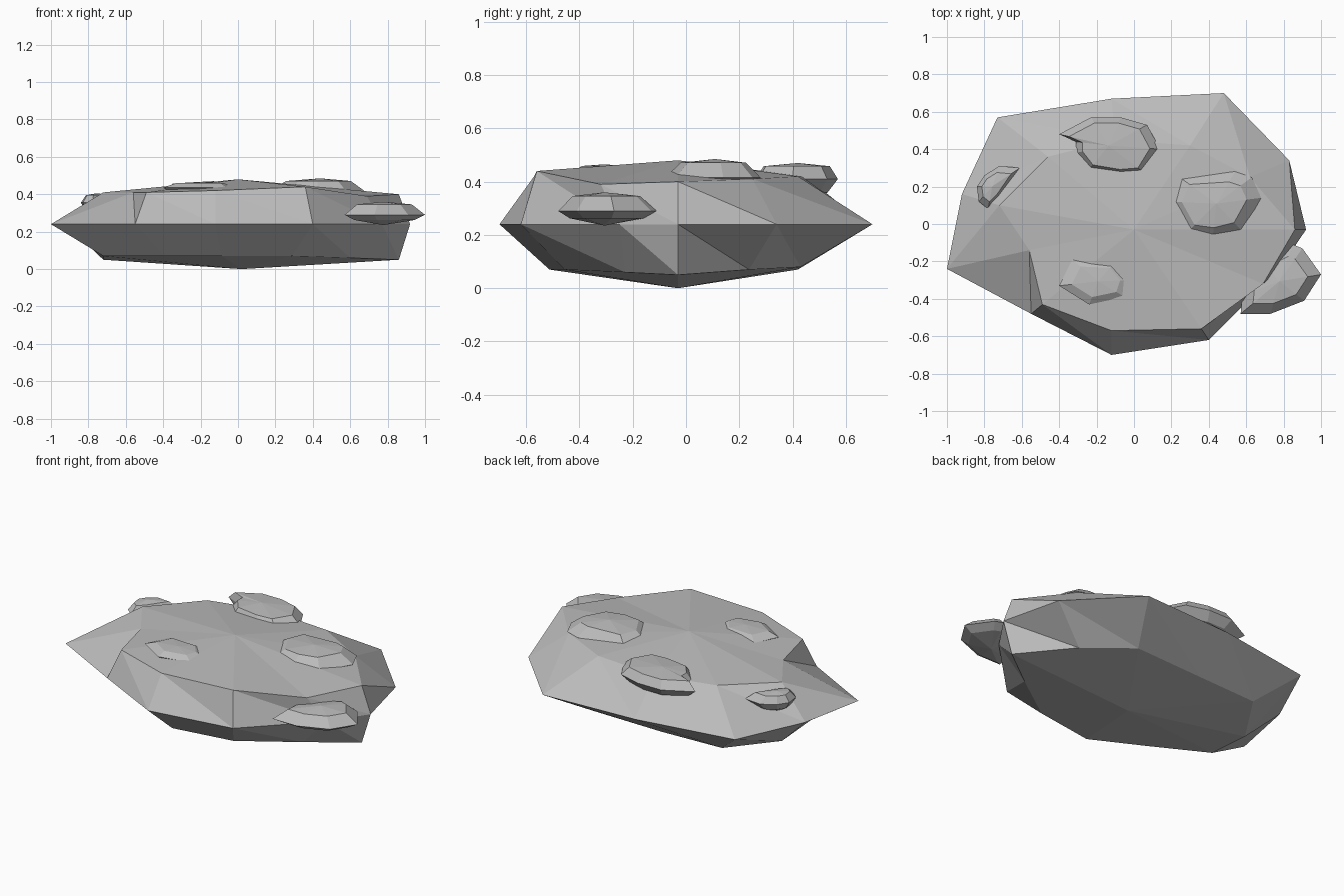
import bpy
import bmesh
from mathutils import Vector

cube = bpy.data.objects.get("Cube")
if cube:
    bpy.data.objects.remove(cube, do_unlink=True)

stone = bpy.data.materials.new("grey stone")
stone.use_nodes = True
grey = (0.5, 0.5, 0.5, 1)
stone.diffuse_color = grey
stone.node_tree.nodes["Principled BSDF"].inputs["Base Color"].default_value = grey


def level(outline, height):
    """Place a flat outline at one height."""
    return [Vector((x, y, height)) for x, y in outline]


def shrink(outline, centre, factor, height):
    """Scale an outline toward a centre and place it at a height."""
    cx, cy = centre
    return [Vector((cx + (x - cx) * factor, cy + (y - cy) * factor, height))
            for x, y in outline]


def loft(name, bottom, rings, top):
    """Close a stack of equal rings with a point below and a point above."""
    bm = bmesh.new()
    rows = [[bm.verts.new(p) for p in ring] for ring in rings]
    low, high = bm.verts.new(bottom), bm.verts.new(top)
    count = len(rows[0])
    for i in range(count):
        j = (i + 1) % count
        bm.faces.new((low, rows[0][j], rows[0][i]))
        bm.faces.new((high, rows[-1][i], rows[-1][j]))
        for a, b in zip(rows, rows[1:]):
            bm.faces.new((a[i], a[j], b[i]))
            bm.faces.new((a[j], b[j], b[i]))
    bmesh.ops.recalc_face_normals(bm, faces=bm.faces)
    mesh = bpy.data.meshes.new(name)
    bm.to_mesh(mesh)
    bm.free()
    mesh.materials.append(stone)
    obj = bpy.data.objects.new(name, mesh)
    bpy.context.collection.objects.link(obj)


def small_rock(name, outline, bottom, middle, top, crown=0.68):
    """Flat faceted stone with a bevelled crown."""
    centre = [sum(axis) / len(outline) for axis in zip(*outline)]
    rings = [shrink(outline, centre, 0.75, (bottom + middle) / 2),
             level(outline, middle),
             shrink(outline, centre, crown, middle + (top - middle) * 0.8)]
    loft(name, (*centre, bottom), rings, (*centre, top))


# Main slab: sharp waist, broad domed top and shallow underside
waist = [(.92, -.03), (.83, .34), (.48, .7), (-.12, .67), (-.73, .57),
         (-.92, .16), (-1, -.24), (-.55, -.48), (-.12, -.7), (.4, -.62),
         (.77, -.25)]
rim = [(.86, -.03, .4), (.62, .25, .41), (.3, .42, .42), (-.1, .45, .42),
       (-.46, .36, .42), (-.72, .1, .41), (-.56, -.14, .41),
       (-.49, -.43, .41), (-.12, -.57, .42), (.36, -.56, .44),
       (.69, -.32, .39)]
underside = shrink(waist, (0, -.03), 0.72, 0.07)
underside[0] = Vector((.86, -.03, .05))
underside[2] = Vector((.33, .43, .08))
underside[3] = Vector((-.13, .42, .07))
underside[5] = Vector((-.72, .1, .05))
underside[10] = Vector((.6, -.23, .06))
loft("main_slab", (.02, -.03, 0),
     [underside, level(waist, .24), [Vector(p) for p in rim]], (0, -.03, .48))

# Small stones set into the top and the side
small_rock("back_stone",
           [(-.4, .48), (-.31, .44), (-.31, .38), (-.24, .29), (-.06, .26),
            (.06, .27), (.14, .4), (.07, .53), (-.07, .57), (-.23, .57)],
           .31, .41, .47, .8)
small_rock("left_stone",
           [(.17, .12), (.27, -.06), (.42, -.08), (.58, -.04), (.68, .14),
            (.63, .25), (.54, .28), (.23, .26)],
           .34, .415, .485)
small_rock("front_stone",
           [(-.4, -.33), (-.33, -.19), (-.1, -.2), (-.02, -.3), (-.05, -.39),
            (-.24, -.43)],
           .38, .435, .465)
small_rock("right_stone",
           [(-.84, .2), (-.83, .12), (-.78, .08), (-.72, .14), (-.61, .3),
            (-.72, .31), (-.8, .26)],
           .28, .355, .405)
small_rock("outer_stone",
           [(.57, -.48), (.73, -.48), (.91, -.41), (1, -.27), (.9, -.13),
            (.85, -.11), (.68, -.19), (.58, -.38)],
           .235, .29, .36)
